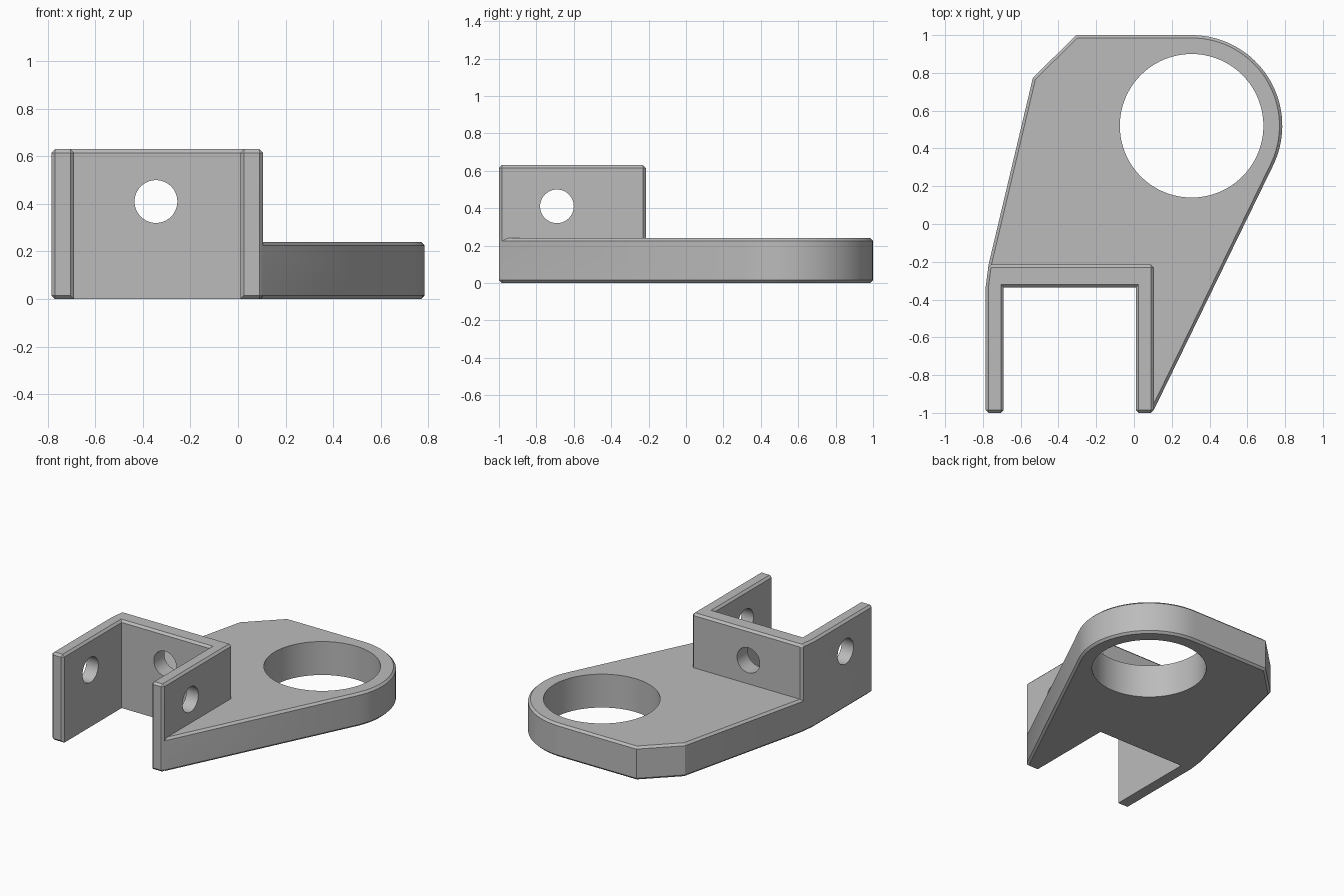
import bpy, bmesh
from math import sin, cos, pi, radians
from mathutils import Vector

cube = bpy.data.objects.get("Cube")
if cube:
    bpy.data.objects.remove(cube, do_unlink=True)

CHAMFER = 0.015
RING = Vector((0.305, 0.52))      # centre of the round end
RING_R, BORE_R, BOLT_R = 0.48, 0.38, 0.09
PLATE_H, BRACKET_H = 0.24, 0.63

metal = bpy.data.materials.new("grey metal")
grey = (0.5, 0.5, 0.5, 1)
metal.diffuse_color = grey
metal.use_nodes = True
metal.node_tree.nodes["Principled BSDF"].inputs["Base Color"].default_value = grey


def extrude_outline(name, points, height, wants_chamfer):
    """Extrude an outline upward and chamfer the edges chosen by a rule."""
    bm = bmesh.new()
    base = bm.faces.new([bm.verts.new((x, y, 0)) for x, y in points])
    top = bmesh.ops.extrude_face_region(bm, geom=[base])["geom"]
    bmesh.ops.translate(bm, vec=(0, 0, height),
                        verts=[v for v in top if isinstance(v, bmesh.types.BMVert)])
    bmesh.ops.recalc_face_normals(bm, faces=bm.faces)
    bm.normal_update()
    edges = [e for e in bm.edges if wants_chamfer(e)]
    bmesh.ops.bevel(bm, geom=edges, offset=CHAMFER, segments=1,
                    affect='EDGES', clamp_overlap=False)
    mesh = bpy.data.meshes.new(name)
    bm.to_mesh(mesh)
    bm.free()
    mesh.materials.append(metal)
    obj = bpy.data.objects.new(name, mesh)
    bpy.context.collection.objects.link(obj)
    return obj


def combine(obj, other, operation):
    """Apply a boolean and discard the second object."""
    mod = obj.modifiers.new(operation.lower(), 'BOOLEAN')
    mod.object, mod.operation, mod.solver = other, operation, 'EXACT'
    bpy.context.view_layer.objects.active = obj
    bpy.ops.object.modifier_apply(modifier=mod.name)
    bpy.data.objects.remove(other, do_unlink=True)


def drill(obj, radius, location, rotation, sides, depth):
    bpy.ops.mesh.primitive_cylinder_add(vertices=sides, radius=radius, depth=depth,
                                        location=location, rotation=rotation)
    cutter = bpy.context.object
    cutter.name = "hole_cutter"
    cutter.hide_render = True
    cutter.data.materials.append(metal)
    combine(obj, cutter, 'DIFFERENCE')


def is_upright(edge):
    a, b = edge.verts
    return abs(a.co.z - b.co.z) > 0.01


def bracket_chamfer(edge):
    mid = (edge.verts[0].co + edge.verts[1].co) / 2
    in_notch = -0.7 < mid.x < 0.02 and -0.99 < mid.y < -0.3
    if mid.z < 0.01 and in_notch:
        return False
    return edge.is_convex and edge.calc_face_angle() > radians(50)


# Base plate: straight sides running tangent into the round end
arc = [(RING.x + RING_R * cos(a), RING.y + RING_R * sin(a))
       for a in (radians(90 - 116 * i / 32) for i in range(33))]
plate_outline = [(0.105, -0.985), (0.06, -0.97), (0.06, -0.28), (-0.74, -0.28),
                 (-0.777, -0.27), (-0.77, -0.215), (-0.535, 0.775), (-0.305, 1)] + arc
plate = extrude_outline("base_plate", plate_outline, PLATE_H,
                        lambda e: not is_upright(e))
drill(plate, BORE_R, (RING.x, RING.y, PLATE_H / 2), (0, 0, 0), 96, 1)

# U-shaped bracket: two legs and a back wall
bracket_outline = [(-0.785, -1), (-0.69, -1), (-0.69, -0.335), (0.01, -0.335),
                   (0.01, -1), (0.105, -1), (0.105, -0.215), (-0.77, -0.215),
                   (-0.785, -0.33)]
bracket = extrude_outline("mounting_bracket", bracket_outline, BRACKET_H, bracket_chamfer)

# Bolt holes through both legs and through the back wall
drill(bracket, BOLT_R, (-0.34, -0.69, 0.41), (0, pi / 2, 0), 48, 2)
drill(bracket, BOLT_R, (-0.345, -0.28, 0.41), (pi / 2, 0, 0), 48, 0.5)

# Join into one solid casting
combine(bracket, plate, 'UNION')
bracket.name = "bracket_with_base_plate"
bpy.ops.object.select_all(action='DESELECT')
bracket.select_set(True)
bpy.context.view_layer.objects.active = bracket
bpy.ops.object.shade_smooth_by_angle(angle=radians(20))
